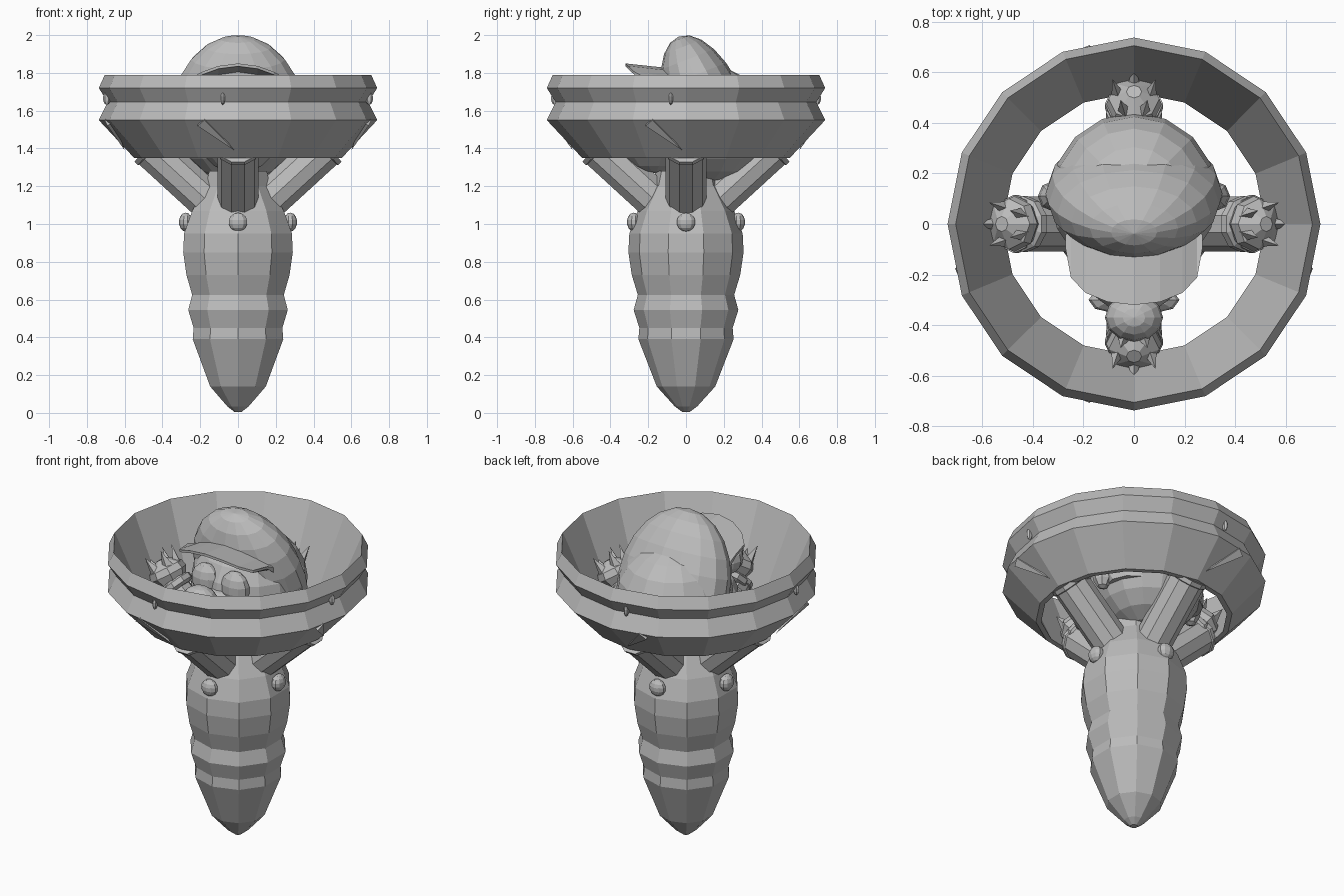
import bpy, bmesh, math
from math import pi, sin, cos, radians
from mathutils import Vector, Matrix

cube = bpy.data.objects.get("Cube")
if cube:
    bpy.data.objects.remove(cube)

grey = bpy.data.materials.new("plain_grey")
grey.use_nodes = True
COLOUR = (0.5, 0.5, 0.5, 1)
grey.diffuse_color = COLOUR
grey.node_tree.nodes["Principled BSDF"].inputs["Base Color"].default_value = COLOUR


def finish(name, bm):
    bmesh.ops.recalc_face_normals(bm, faces=bm.faces)
    mesh = bpy.data.meshes.new(name)
    bm.to_mesh(mesh)
    bm.free()
    mesh.materials.append(grey)
    obj = bpy.data.objects.new(name, mesh)
    bpy.context.collection.objects.link(obj)
    return obj


def lathe(name, profile, sides, closed=False, matrix=None):
    """Spin (radius, z) points about z, with one corner facing the front."""
    bm = bmesh.new()
    rings = []
    for r, z in profile:
        angles = [2 * pi * i / sides - pi / 2 for i in range(sides)]
        rings.append([bm.verts.new((r * cos(a), r * sin(a), z)) for a in angles])
    pairs = list(zip(rings, rings[1:]))
    if closed:
        pairs.append((rings[-1], rings[0]))
    else:
        bm.faces.new(rings[0])
        bm.faces.new(rings[-1])
    for low, high in pairs:
        for i in range(sides):
            j = (i + 1) % sides
            bm.faces.new((low[i], low[j], high[j], high[i]))
    if matrix:
        bm.transform(matrix)
    return finish(name, bm)


def ellipsoid(name, centre, radii, rotation=Matrix(), u=14, v=9, floor=None):
    """Faceted ellipsoid, cut flat at height floor if given."""
    bm = bmesh.new()
    bmesh.ops.create_uvsphere(bm, u_segments=u, v_segments=v, radius=1)
    bm.transform(Matrix.Translation(centre) @ rotation @ Matrix.Diagonal((*radii, 1)))
    if floor:
        cut = bmesh.ops.bisect_plane(bm, geom=bm.verts[:] + bm.edges[:] + bm.faces[:],
                                     plane_co=(0, 0, floor), plane_no=(0, 0, 1), clear_inner=True)
        rim = [e for e in cut["geom_cut"] if isinstance(e, bmesh.types.BMEdge)]
        bmesh.ops.holes_fill(bm, edges=rim)
    return finish(name, bm)


def along(start, end):
    """Frame at start whose z axis points to end."""
    d = Vector(end) - Vector(start)
    return Matrix.Translation(start) @ d.to_track_quat('Z', 'X').to_matrix().to_4x4()


def spike(name, start, end, width, thick):
    bm = bmesh.new()
    length = (Vector(end) - Vector(start)).length
    bmesh.ops.create_cone(bm, cap_ends=True, segments=4, radius1=1, radius2=0, depth=1)
    bm.transform(along(start, end) @ Matrix.Diagonal((width, thick, length, 1))
                 @ Matrix.Translation((0, 0, 0.5)))
    return finish(name, bm)


# Spindle body and basket ring
lathe("body", [(0.02, 0.005), (0.06, 0.035), (0.155, 0.14), (0.252, 0.39), (0.247, 0.45),
               (0.277, 0.545), (0.255, 0.625), (0.287, 0.73), (0.305, 0.85), (0.3, 0.95),
               (0.255, 1.07), (0.18, 1.2), (0.16, 1.28)], 10)
lathe("basket_ring", [(0.55, 1.35), (0.737, 1.55), (0.69, 1.645), (0.737, 1.72),
                      (0.705, 1.79), (0.52, 1.35)], 16, closed=True)

# Head, muzzle and cap
ellipsoid("head", (0, 0.11, 1.53), (0.33, 0.33, 0.31), u=16, v=10)
ellipsoid("muzzle", (0, -0.17, 1.43), (0.2, 0.19, 0.16))
ellipsoid("nose", (0, -0.37, 1.57), (0.115, 0.095, 0.1), u=12, v=8)
ellipsoid("cap", (0, 0.12, 1.58), (0.35, 0.213, 0.442), Matrix.Rotation(radians(21), 4, 'X'),
          u=16, v=12, floor=1.4)
for side, label in ((1, "left"), (-1, "right")):
    ellipsoid(label + "_ear", (side * 0.32, 0.11, 1.47), (0.06, 0.06, 0.1), u=8, v=6)
    ellipsoid(label + "_eye", (side * 0.1, -0.17, 1.61), (0.09, 0.06, 0.1), u=10, v=7)
    ellipsoid(label + "_moustache", (side * 0.09, -0.3, 1.4), (0.09, 0.05, 0.045), u=8, v=6)

# Arched cap brim
bm = bmesh.new()
columns = []
for i in range(9):
    a = pi * i / 8
    x = 0.27 * cos(a)
    drop = 0.09 * (x / 0.27) ** 2
    front = -0.1 - 0.22 * sin(a) ** 0.7
    columns.append([bm.verts.new((x, y, z - drop)) for y, z in
                    ((-0.04, 1.82), (front, 1.85), (front, 1.835), (-0.04, 1.79))])
for p, q in zip(columns, columns[1:]):
    for k in range(4):
        m = (k + 1) % 4
        bm.faces.new((p[k], p[m], q[m], q[k]))
bm.faces.new(columns[0])
bm.faces.new(columns[-1])
finish("cap_brim", bm)

# Four struts, each with a cuff, a tapering hand, spikes and a button below
for k, place in enumerate(("front", "left", "back", "right")):
    turn = Matrix.Rotation(k * pi / 2, 4, 'Z')

    def at(x, r, z):
        return turn @ Vector((x, -r, z))

    base, end = at(0, 0.12, 1.085), at(0, 0.475, 1.41)
    length = (end - base).length
    lathe(place + "_strut", [(0.108, 0), (0.108, length - 0.03), (0.115, length - 0.025),
                             (0.115, length)], 10, matrix=along(base, end))
    lathe(place + "_cuff", [(0.085, -0.03), (0.11, -0.015), (0.11, 0.015), (0.085, 0.03)], 10,
          matrix=along(at(0, 0.43, 1.42), at(0, 0.51, 1.5)))
    hand = along(at(0, 0.44, 1.43), at(0, 0.52, 1.55))
    lathe(place + "_hand", [(0.08, 0), (0.11, 0.06), (0.1, 0.1), (0.03, 0.15)], 8, matrix=hand)
    for i in range(5):
        a = 2 * pi * i / 5 + pi / 5
        root = hand @ Vector((0.06 * cos(a), 0.06 * sin(a), 0.06))
        tip = hand @ Vector((0.09 * cos(a), 0.09 * sin(a), 0.2))
        spike(f"{place}_hand_spike_{i}", root, tip, 0.05, 0.035)
    ellipsoid(place + "_button", at(0, 0.277, 1.01), (0.052, 0.036, 0.05), turn, u=10, v=7)

    # Thorns poking through the ring
    s = 1 if k < 2 else -1
    spike(place + "_lower_thorn", at(-0.19 * s, 0.68, 1.55), at(-0.02 * s, 0.6, 1.39), 0.04, 0.03)
    ellipsoid(place + "_upper_thorn", at(-0.08 * s, 0.695, 1.665), (0.013, 0.02, 0.035), turn, u=6, v=5)
